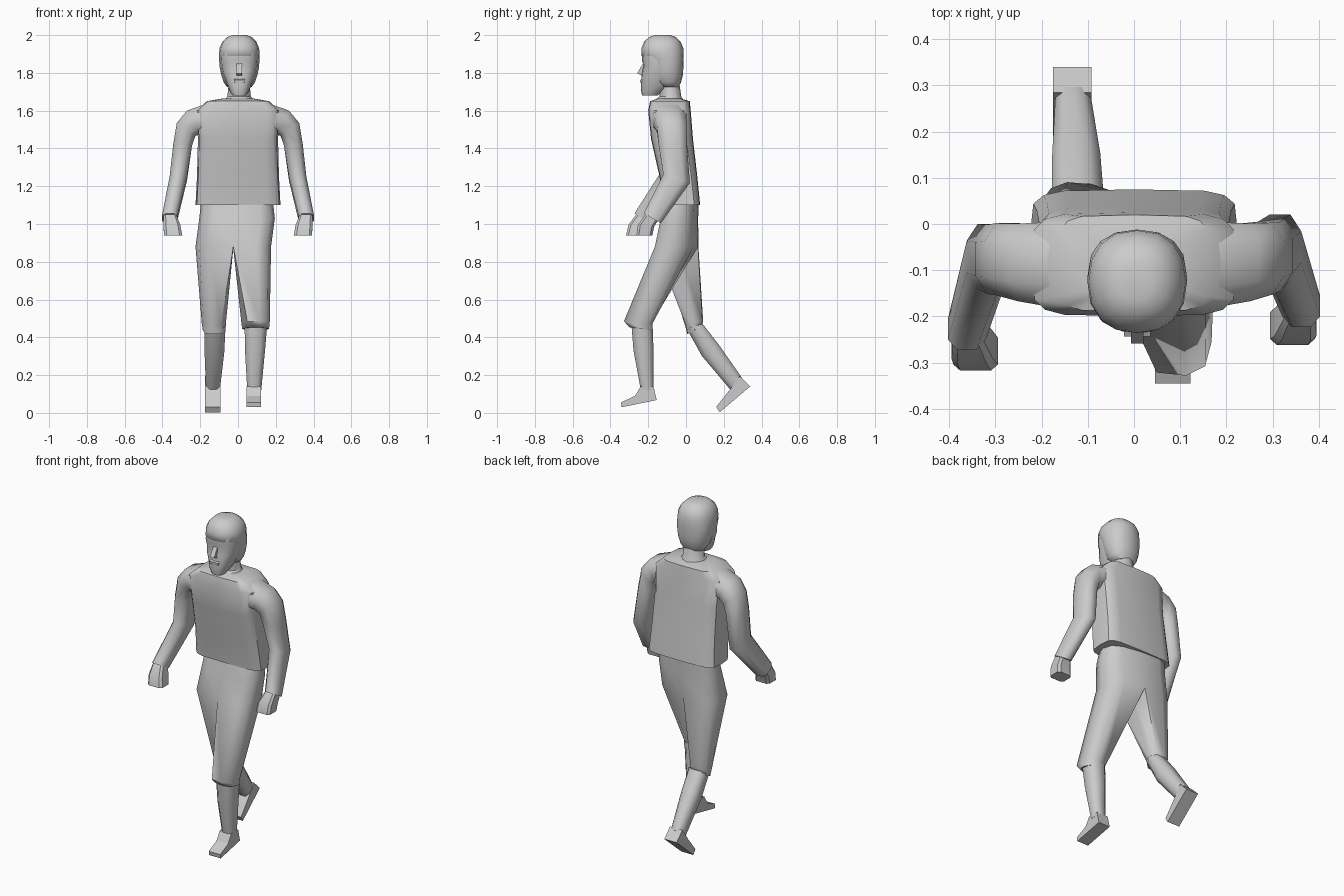
import bpy, bmesh
from math import sin, cos, radians, copysign
from mathutils import Matrix, Vector

if "Cube" in bpy.data.objects:
    bpy.data.objects.remove(bpy.data.objects["Cube"])


def finish(name, bm, angle=35):
    bmesh.ops.recalc_face_normals(bm, faces=bm.faces)
    me = bpy.data.meshes.new(name)
    bm.to_mesh(me)
    bm.free()
    for p in me.polygons:
        p.use_smooth = True
    me.set_sharp_from_angle(angle=radians(angle))
    ob = bpy.data.objects.new(name, me)
    bpy.context.collection.objects.link(ob)
    return ob


def section(ring, angles, k=2.0):
    """Superellipse cross-section: x, y, z, rx, ry [, pitch, roll] in degrees."""
    x, y, z, rx, ry, pitch, roll = (tuple(ring) + (0, 0))[:7]
    rot = Matrix.Rotation(radians(roll), 3, 'Y') @ Matrix.Rotation(radians(pitch), 3, 'X')
    pts = []
    for a in angles:
        c, s = cos(radians(a)), sin(radians(a))
        p = Vector((rx * copysign(abs(c) ** (2 / k), c), ry * copysign(abs(s) ** (2 / k), s), 0))
        pts.append(rot @ p + Vector((x, y, z)))
    return pts


def bridge(bm, a, b):
    n = len(a)
    for i in range(n):
        j = (i + 1) % n
        bm.faces.new((a[i], a[j], b[j], b[i]))


def loft(name, rings, n=8, k=2.0, start=0.0, mirror=False, shift=(0, 0), angle=40):
    """Skin through rings; mirrored copies slide forward from shift[0] to shift[1]."""
    bm = bmesh.new()
    loops = []
    grow = 1 / cos(radians(start)) ** (2 / k)  # keep full width when corners are turned
    for r, ring in enumerate(rings):
        t = (r / (len(rings) - 1)) ** 4
        dy = shift[0] * (1 - t) + shift[1] * t
        ring = ring[:3] + (ring[3] * grow, ring[4] * grow) + ring[5:]
        pts = section(ring, [start + 360 * i / n for i in range(n)], k)
        loops.append([bm.verts.new((-p.x if mirror else p.x, p.y + dy, p.z)) for p in pts])
    for a, b in zip(loops, loops[1:]):
        bridge(bm, a, b)
    bm.faces.new(loops[0])
    bm.faces.new(loops[-1])
    return finish(name, bm, angle)


def prism(name, profile, x0, x1, angle=30):
    """Extrude a (y, z) side profile across x."""
    bm = bmesh.new()
    a = [bm.verts.new((x0, y, z)) for y, z in profile]
    b = [bm.verts.new((x1, y, z)) for y, z in profile]
    bridge(bm, a, b)
    bm.faces.new(a)
    bm.faces.new(b)
    return finish(name, bm, angle)


def yring(z, y0, y1, rx, x=0.0):
    return (x, (y0 + y1) / 2, z, rx, (y1 - y0) / 2)


# Torso: boxy sweater leaning forward
loft("torso", [yring(1.10, -.12, .075, .225), yring(1.25, -.14, .06, .217),
               yring(1.45, -.185, .037, .212), yring(1.60, -.20, .025, .222),
               yring(1.65, -.19, .02, .165), yring(1.665, -.15, -.03, .08)], n=16, k=5)

# Trousers: pelvis splitting into two thighs
bm = bmesh.new()
loops = []
for ring in [(-.005, -.022, 1.12, .19, .085), (-.005, -.035, 1.03, .20, .095), (-.025, -.052, .88, .20, .113)]:
    pts = section(ring, [-90 + 30 * i for i in range(12)], 3)
    loops.append([bm.verts.new((p.x, p.y - .1 * p.x, p.z)) for p in pts])
for a, b in zip(loops, loops[1:]):
    bridge(bm, a, b)
bm.faces.new(loops[0])
crotch = bm.verts.new((-.025, -.045, .87))
knees = [[(.093, -.255, .475, .075, .075, -8), (.093, -.24, .445, .071, .062, -8)],
         [(-.128, .043, .475, .064, .05, 15), (-.126, .045, .435, .06, .043, 25)]]
for side, rings in enumerate(knees):
    above = [loops[-1][(6 * side + i) % 12] for i in range(7)] + [crotch]
    angles = [-120 + 180 * side + 40 * i for i in range(7)] + [180 + 180 * side]
    for ring in rings:
        hem = [bm.verts.new(p) for p in section(ring, angles, 2.6)]
        bridge(bm, above, hem)
        above = hem
    bm.faces.new(above)
finish("trousers", bm, 60)

# Lower legs and feet
loft("front_shin", [(.095, -.233, .47, .06, .056), (.09, -.225, .33, .053, .053),
                    (.086, -.205, .12, .037, .034)], k=2.5, start=22.5, angle=60)
loft("back_shin", [(-.122, .045, .46, .056, .044, 15), (-.125, .13, .33, .052, .054, 30),
                   (-.132, .265, .155, .038, .044, 45)], k=2.5, start=22.5, angle=60)
prism("front_foot", [(-.24, .14), (-.172, .14), (-.155, .068), (-.34, .03), (-.345, .055), (-.27, .09)], .045, .122)
prism("back_foot", [(.23, .12), (.285, .195), (.34, .14), (.178, .003), (.16, .032)], -.175, -.092)

# Arms and hands, the left pair swung a little further forward
arm = [(.15, -.09, 1.56, .083, .095, 0, -90), (.235, -.083, 1.54, .07, .084, 0, -60),
       (.275, -.075, 1.50, .06, .078, 0, -35), (.293, -.07, 1.42, .05, .075, 0, -5),
       (.316, -.05, 1.24, .046, .074, -18, 0), (.362, -.178, 1.03, .041, .052, -30, 0)]
hand = [(.36, -.178, 1.04, .033, .036, -25), (.35, -.212, .99, .045, .043, -8), (.343, -.22, .94, .048, .042)]
for name, mirror in (("right", False), ("left", True)):
    loft(name + "_arm", arm, k=2.5, start=22.5, mirror=mirror, shift=(0, -.05 if mirror else 0), angle=65)
    loft(name + "_hand", hand, k=5, start=22.5, mirror=mirror, shift=(-.05, -.055) if mirror else (0, 0))

# Neck with a flared collar
loft("neck", [yring(1.65, -.17, -.01, .085, .006), yring(1.675, -.14, -.025, .062, .006),
              yring(1.78, -.14, -.04, .052, .006)], n=12)

# Face
loft("face", [yring(1.68, -.232, -.15, .036, .007), yring(1.705, -.238, -.12, .052, .007),
              yring(1.75, -.238, -.06, .07, .007), yring(1.80, -.234, -.05, .09, .007),
              yring(1.84, -.226, -.05, .097, .007), yring(1.87, -.234, -.05, .1, .007),
              yring(1.91, -.232, -.05, .1, .007)], n=16, k=2.5)
prism("nose", [(-.22, 1.86), (-.24, 1.83), (-.259, 1.797), (-.225, 1.782)], -.007, .021)
prism("moustache", [(-.22, 1.775), (-.244, 1.762), (-.243, 1.748), (-.22, 1.75)], -.022, .036)

# Hair: long at the back and sides, forward over the forehead
loft("hair", [yring(1.725, -.13, -.04, .065, .007), yring(1.75, -.165, -.026, .083, .007),
              yring(1.79, -.18, -.016, .096, .007),
              yring(1.83, -.19, -.014, .104, .007), yring(1.87, -.205, -.012, .107, .007),
              yring(1.89, -.236, -.012, .108, .007), yring(1.93, -.236, -.014, .105, .007),
              yring(1.965, -.222, -.028, .09, .007), yring(1.99, -.195, -.055, .065, .007),
              yring(2.0, -.165, -.085, .035, .007)], n=16, k=2.3, angle=60)
